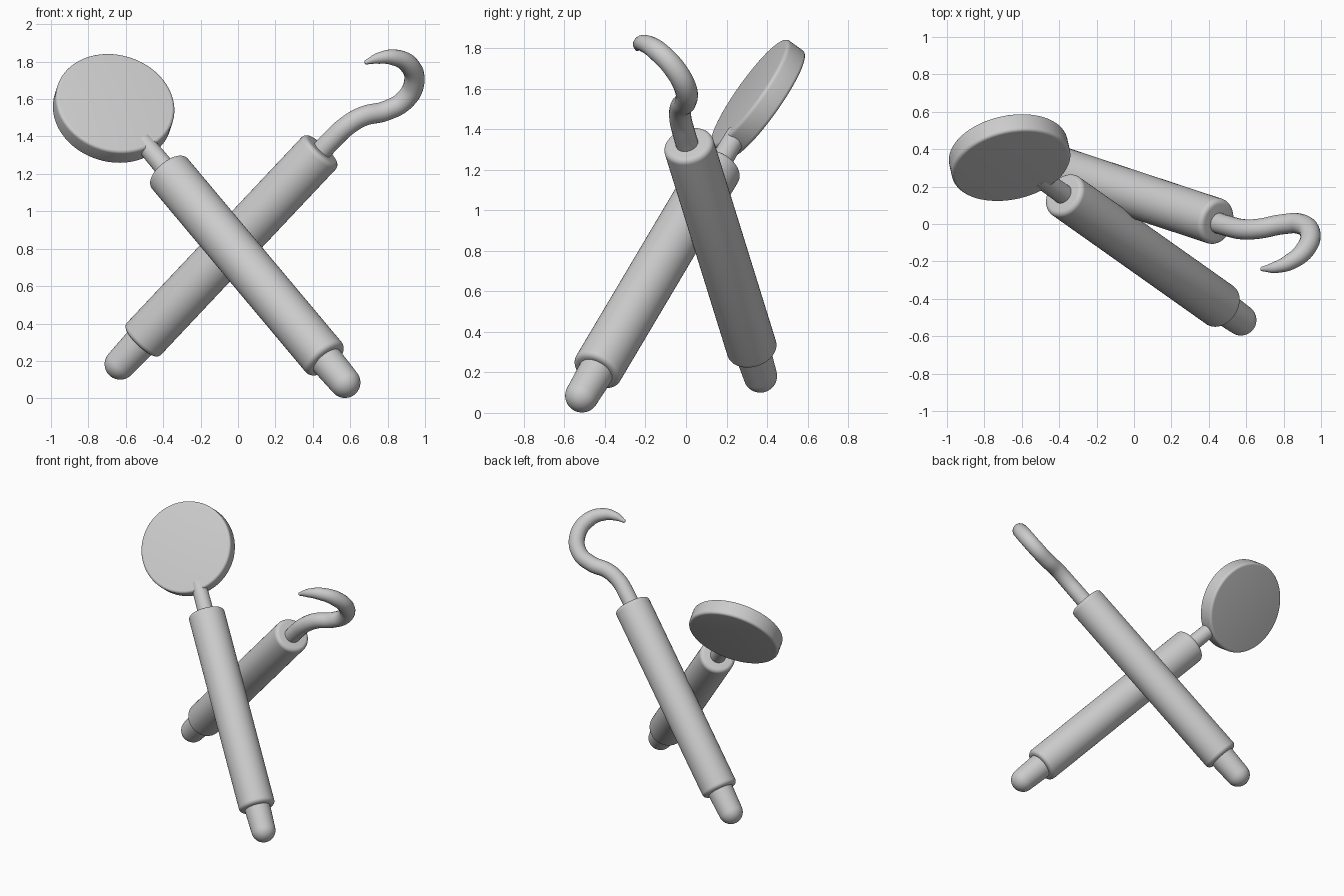
import bpy, bmesh, math
from mathutils import Vector, Matrix

if "Cube" in bpy.data.objects:
    bpy.data.objects.remove(bpy.data.objects["Cube"])


def frame(origin, z_axis, x_hint):
    # local frame with z along z_axis
    z = Vector(z_axis).normalized()
    x = Vector(x_hint)
    x = (x - z * x.dot(z)).normalized()
    m = Matrix((x, z.cross(x), z)).transposed().to_4x4()
    m.translation = Vector(origin)
    return m


def lathe(name, profile, matrix, steps=48):
    # revolve (radius, height) points around local z
    bm = bmesh.new()
    vs = [bm.verts.new((r, 0, h)) for r, h in profile]
    es = [bm.edges.new(p) for p in zip(vs, vs[1:])]
    bmesh.ops.spin(bm, geom=vs + es, cent=(0, 0, 0), axis=(0, 0, 1),
                   angle=math.tau, steps=steps, use_duplicate=False)
    bmesh.ops.remove_doubles(bm, verts=bm.verts, dist=1e-5)
    bmesh.ops.recalc_face_normals(bm, faces=bm.faces)
    me = bpy.data.meshes.new(name)
    bm.to_mesh(me)
    bm.free()
    ob = bpy.data.objects.new(name, me)
    bpy.context.collection.objects.link(ob)
    ob.matrix_world = matrix
    me.shade_smooth()
    bpy.ops.object.select_all(action='DESELECT')
    ob.select_set(True)
    bpy.context.view_layer.objects.active = ob
    bpy.ops.object.shade_smooth_by_angle(angle=math.radians(35))
    return ob


def arc(cr, ch, rad, a0, a1, n=6):
    return [(cr + rad * math.cos(math.radians(a0 + (a1 - a0) * i / n)),
             ch + rad * math.sin(math.radians(a0 + (a1 - a0) * i / n)))
            for i in range(n + 1)]


def rounded_cylinder(radius, h0, h1, b):
    return ([(0, h0)] + arc(radius - b, h0 + b, b, -90, 0)
            + arc(radius - b, h1 - b, b, 0, 90) + [(0, h1)])


def tool_handle(prefix, bottom, top):
    # grip with a rounded pommel, local z runs up the tool
    b, t = Vector(bottom), Vector(top)
    m = frame(b, t - b, (0, -1, 0))
    lathe(prefix + "_grip", rounded_cylinder(0.125, 0, (t - b).length, 0.028), m)
    pommel = arc(0, -0.165, 0.083, -90, 0, 10)
    pommel[0] = (0, pommel[0][1])
    lathe(prefix + "_pommel", pommel + [(0.09, 0.03), (0, 0.03)], m)
    return m, (t - b).length


# dental mirror
m, L = tool_handle("mirror", (0.475, -0.445, 0.20), (-0.38, 0.16, 1.22))
lathe("mirror_neck", [(0, L - 0.05), (0.055, L - 0.05), (0.052, L + 0.22), (0, L + 0.22)], m, 32)
axis = m.to_3x3().col[2]
disc = frame((-0.665, 0.355, 1.55), (0.18, -0.80, 0.57), axis)
lathe("mirror_disc", rounded_cylinder(0.323, -0.057, 0.057, 0.018), disc, 64)

# hooked probe
tool_handle("probe", (-0.52, 0.33, 0.30), (0.45, 0.01, 1.33))
path = [  # x, y, z, radius
    (0.42, 0.015, 1.295, 0.056), (0.50, -0.01, 1.38, 0.056),
    (0.58, -0.028, 1.455, 0.055), (0.67, -0.025, 1.508, 0.054),
    (0.79, -0.002, 1.537, 0.054), (0.89, 0.0, 1.593, 0.055),
    (0.942, -0.05, 1.69, 0.055), (0.912, -0.14, 1.785, 0.052),
    (0.83, -0.205, 1.823, 0.043), (0.75, -0.233, 1.818, 0.030),
    (0.688, -0.24, 1.798, 0.013)]
cu = bpy.data.curves.new("probe_hook", 'CURVE')
cu.dimensions = '3D'
cu.bevel_depth = 1.0
cu.bevel_resolution = 6
cu.use_fill_caps = True
sp = cu.splines.new('BEZIER')
sp.resolution_u = 8
sp.bezier_points.add(len(path) - 1)
for p, (x, y, z, r) in zip(sp.bezier_points, path):
    p.co = (x, y, z)
    p.radius = r
    p.handle_left_type = p.handle_right_type = 'AUTO'
sp.use_smooth = True
hook = bpy.data.objects.new("probe_hook", cu)
bpy.context.collection.objects.link(hook)

# rounded tip of the hook
bpy.ops.mesh.primitive_uv_sphere_add(segments=16, ring_count=8, radius=0.013,
                                     location=path[-1][:3])
bpy.context.object.name = "probe_tip"
bpy.ops.object.shade_smooth()
